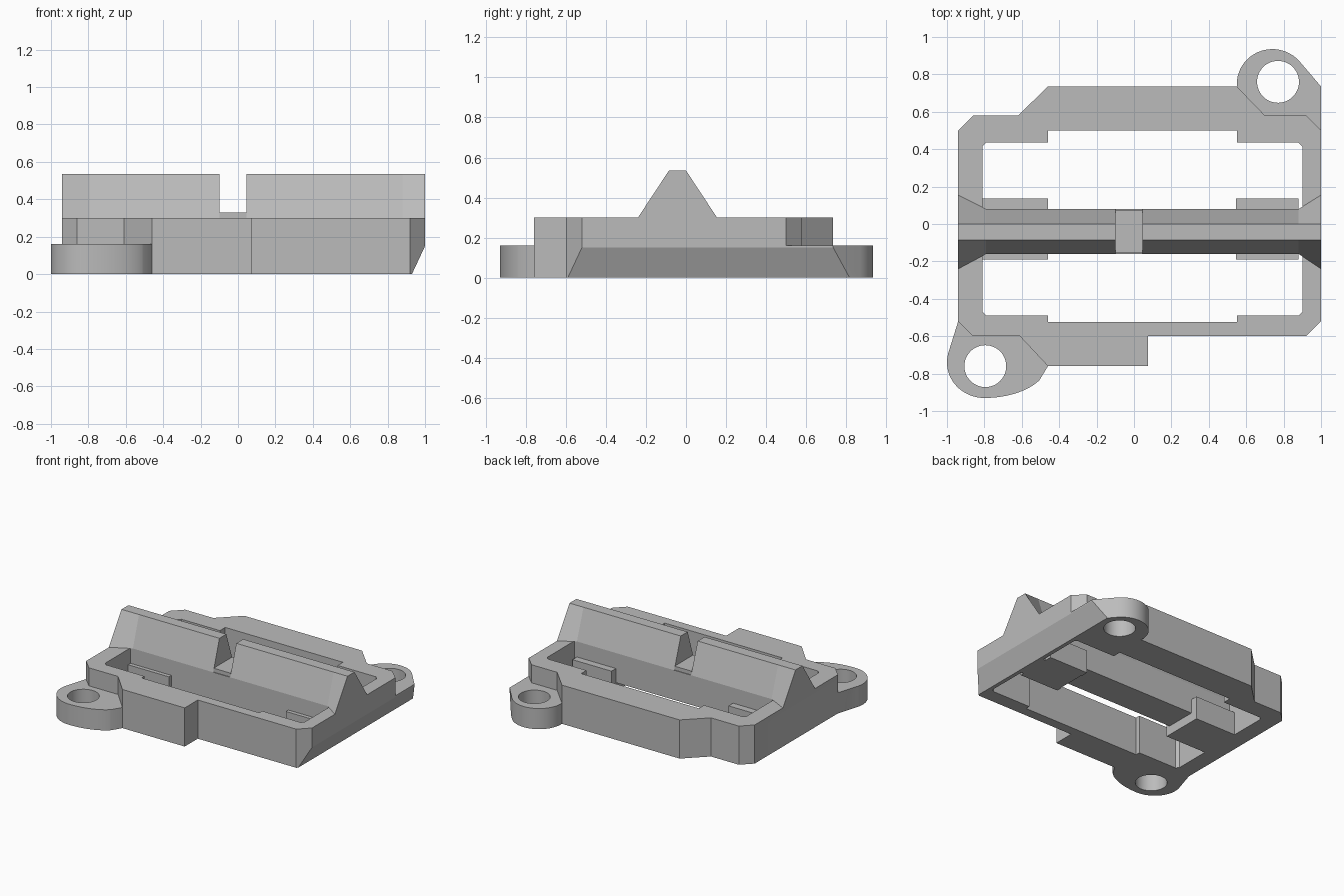
import bpy, bmesh
from math import radians, cos, sin

cube = bpy.data.objects.get("Cube")
if cube:
    bpy.data.objects.remove(cube, do_unlink=True)

grey = bpy.data.materials.new("grey_plastic")
grey.use_nodes = True
COLOUR = (0.5, 0.5, 0.5, 1)
grey.diffuse_color = COLOUR
grey.node_tree.nodes["Principled BSDF"].inputs["Base Color"].default_value = COLOUR


def loft(name, sections):
    """Closed solid through a list of matching point rings."""
    bm = bmesh.new()
    rings = [[bm.verts.new(p) for p in s] for s in sections]
    for a, b in zip(rings, rings[1:]):
        for i in range(len(a)):
            j = (i + 1) % len(a)
            bm.faces.new((a[i], a[j], b[j], b[i]))
    bm.faces.new(rings[0][::-1])
    bm.faces.new(rings[-1])
    bmesh.ops.recalc_face_normals(bm, faces=bm.faces)
    mesh = bpy.data.meshes.new(name)
    bm.to_mesh(mesh)
    bm.free()
    mesh.materials.append(grey)
    obj = bpy.data.objects.new(name, mesh)
    bpy.context.scene.collection.objects.link(obj)
    return obj


def prism(name, outline, z0, z1):
    return loft(name, [[(x, y, z) for x, y in outline] for z in (z0, z1)])


def box(name, x0, x1, y0, y1, z0, z1):
    return prism(name, [(x0, y0), (x1, y0), (x1, y1), (x0, y1)], z0, z1)


def arc(cx, cy, rx, ry, start, end, n=20):
    angles = [radians(start + (end - start) * i / n) for i in range(n + 1)]
    return [(cx + rx * cos(a), cy + ry * sin(a)) for a in angles]


def combine(target, tool, operation):
    """Apply a boolean and discard the tool."""
    mod = target.modifiers.new("boolean", 'BOOLEAN')
    mod.operation, mod.object, mod.solver = operation, tool, 'EXACT'
    bpy.context.view_layer.objects.active = target
    bpy.ops.object.modifier_apply(modifier=mod.name)
    bpy.data.objects.remove(tool, do_unlink=True)


# Main frame
frame = prism("frame", [
    (-.94, .5), (-.86, .58), (-.62, .58), (-.46, .735), (.55, .735), (.7, .58),
    (.92, .58), (1, .5), (1, -.52), (.92, -.6), (.075, -.6), (.075, -.76),
    (-.46, -.76), (-.61, -.6), (-.86, -.6), (-.94, -.52)], 0, .3)

# Two windows, widened along their outer middle edge
L, R, C = -.81, .9, .02
for inner, corner, middle in ((.08, .435, .5), (-.16, -.49, -.525)):
    c = C if middle > 0 else -C
    window = prism("window_cutter", [
        (L, inner), (R, inner), (R, corner - c), (R - C, corner), (.55, corner),
        (.55, middle), (-.46, middle), (-.46, corner), (L + C, corner),
        (L, corner - c)], -.1, .5)
    combine(frame, window, 'DIFFERENCE')

# Raised underside of the crossbar
combine(frame, box("underside_cutter", -.46, .55, -.2, .12, -.1, .07), 'DIFFERENCE')

# Mounting lugs
lugs = {
    "back": [(1, .5), (1, .735)] + arc(.74, .75, .19, .185, 40, 190)
            + [(.55, .7), (.66, .55), (.9, .5)],
    "front": [(-.94, -.52)] + arc(-.8, -.74, .2, .19, 165, 270)
             + arc(-.8, -.74, .34, .19, 272, 330) + [(-.46, -.76), (-.6, -.56), (-.84, -.52)],
}
for name, outline in lugs.items():
    combine(frame, prism(name + "_lug", outline, 0, .16), 'UNION')
for x, y in ((.77, .76), (-.795, -.76)):
    combine(frame, prism("hole_cutter", arc(x, y, .112, .112, 0, 352.5, 47), -.1, .25),
            'DIFFERENCE')

# Slanted lower edge along one side
slant = [(.93 - .0467, -.1), (1.0, .15), (1.2, .15), (1.2, -.1)]
combine(frame, loft("edge_cutter", [[(x, y, z) for x, z in slant] for y in (-1.2, 1.2)]),
        'DIFFERENCE')

# Low ledges beside the crossbar
for side, x0, x1 in (("right", L, -.46), ("left", .55, R - C)):
    box("back_ledge_" + side, x0 - .005, x1, .07, .135, 0, .18)
    box("front_ledge_" + side, x0 - .005, x1, -.19, -.15, 0, .18)


# Ridge in two halves, flared at the outer ends
def ridge_section(x, front, back):
    return [(x, front, .3), (x, -.085, .535), (x, 0, .535), (x, back, .3)]


NARROW, WIDE = (-.16, .08), (-.24, .155)
for side, end, flare, gap in (("right", -.94, -.79, -.1), ("left", 1, .88, .045)):
    loft("ridge_" + side, [ridge_section(end, *WIDE), ridge_section(flare, *NARROW),
                           ridge_section(gap, *NARROW)])
box("ridge_gap_floor", -.1, .045, -.155, .075, .3, .33)

# Smooth the curved walls only
bpy.ops.object.select_all(action='DESELECT')
frame.select_set(True)
bpy.context.view_layer.objects.active = frame
bpy.ops.object.shade_smooth_by_angle(angle=radians(25))
